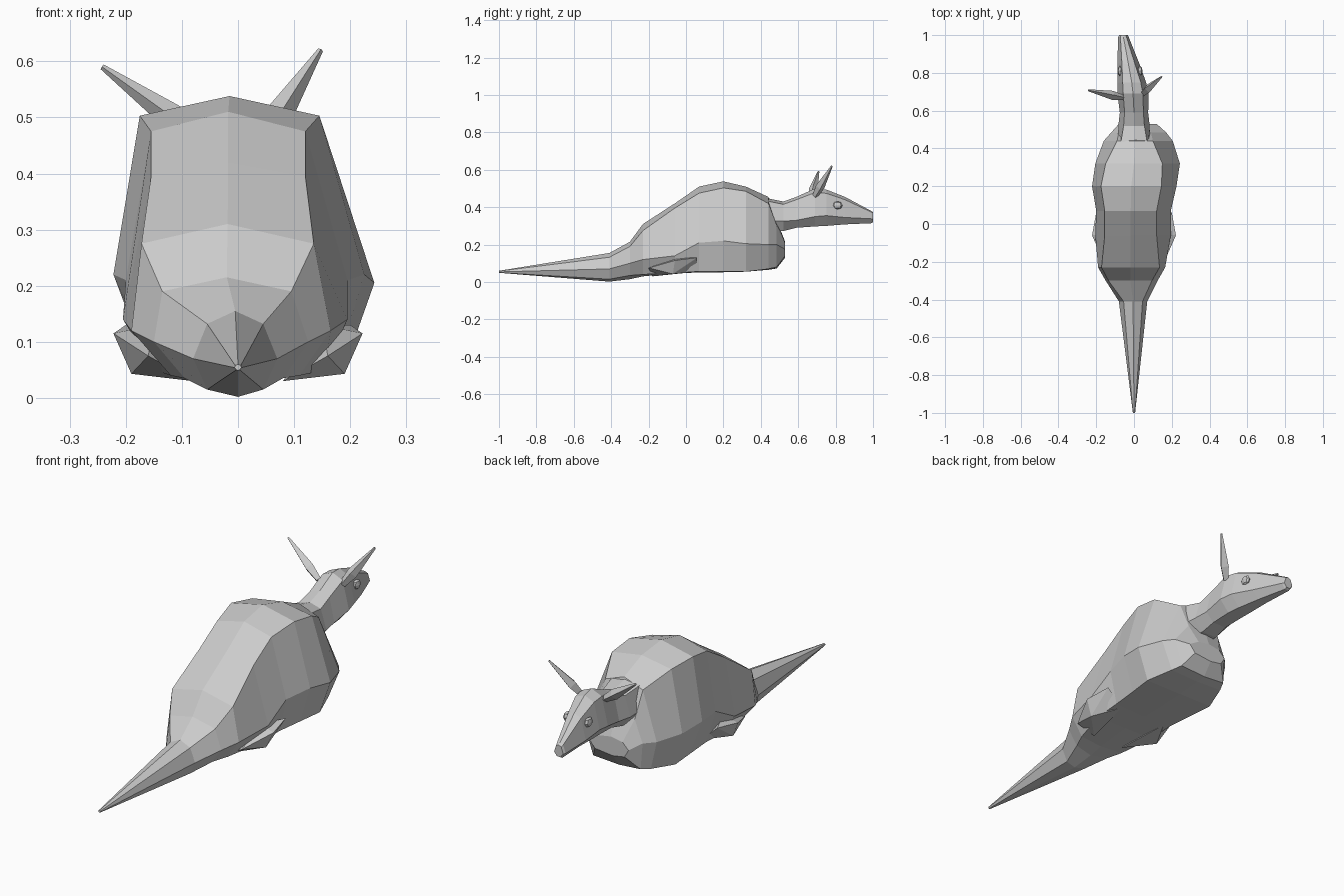
import bpy, bmesh
from mathutils import Vector


def finish(name, bm):
    bmesh.ops.recalc_face_normals(bm, faces=bm.faces[:])
    me = bpy.data.meshes.new(name)
    bm.to_mesh(me)
    bm.free()
    ob = bpy.data.objects.new(name, me)
    bpy.context.collection.objects.link(ob)
    return ob


def loft(name, rings):
    """Skin a list of equal-length point rings and cap both ends."""
    bm = bmesh.new()
    vs = [[bm.verts.new(p) for p in r] for r in rings]
    n = len(vs[0])
    for a, b in zip(vs, vs[1:]):
        for i in range(n):
            j = (i + 1) % n
            bm.faces.new((a[i], a[j], b[j], b[i]))
    bm.faces.new(vs[0])
    bm.faces.new(vs[-1])
    return finish(name, bm)


def hull(name, pts):
    bm = bmesh.new()
    for p in pts:
        bm.verts.new(p)
    bmesh.ops.convex_hull(bm, input=bm.verts[:])
    return finish(name, bm)


# Body and tail: y, top z, (left x, right x, z) for upper, middle and lower edge, bottom z
body = [
    (-1.00, .060, -.005, .005, .058, -.006, .006, .054, -.003, .003, .050, .049),
    (-.41, .155, -.055, .045, .132, -.080, .070, .070, -.055, .045, .015, .002),
    (-.30, .215, -.135, .095, .190, -.150, .125, .100, -.095, .080, .035, .015),
    (-.23, .310, -.172, .135, .275, -.190, .165, .120, -.120, .110, .040, .030),
    (-.06, .420, -.155, .120, .395, -.205, .195, .140, -.150, .155, .050, .048),
    (.07, .510, -.155, .120, .475, -.200, .195, .210, -.150, .160, .056, .050),
    (.20, .538, -.175, .145, .503, -.222, .225, .220, -.160, .175, .055, .052),
    (.32, .510, -.150, .150, .485, -.205, .243, .205, -.170, .190, .055, .055),
    (.44, .455, -.090, .100, .420, -.160, .205, .200, -.130, .150, .070, .065),
    (.485, .330, -.080, .090, .300, -.120, .170, .200, -.110, .130, .080, .072),
    (.53, .215, -.050, .070, .205, -.080, .120, .175, -.060, .090, .140, .130),
]
rings = []
for y, t, ul, ur, uz, ml, mr, mz, ll, lr, lz, b in body:
    cx = (ul + ur) / 2
    rings.append([(cx, y, t), (ur, y, uz), (mr, y, mz), (lr, y, lz),
                  (0, y, b), (ll, y, lz), (ml, y, mz), (ul, y, uz)])
loft("body_and_tail", rings)

# Neck and head: y, centre x, top z, upper half width, upper z, side half width, side z, bottom z
head = [
    (.40, .00, .455, .075, .440, .085, .330, .270),
    (.52, .00, .430, .055, .415, .083, .325, .272),
    (.59, .00, .455, .050, .440, .075, .330, .290),
    (.69, -.005, .500, .052, .478, .083, .350, .297),
    (.75, -.012, .494, .048, .474, .076, .355, .300),
    (.85, -.030, .455, .034, .440, .058, .345, .308),
    (.99, -.056, .380, .016, .374, .028, .338, .314),
    (1.0, -.056, .373, .013, .368, .023, .338, .320),
]
loft("neck_and_head", [
    [(cx, y, t), (cx + u, y, uz), (cx + s, y, sz), (cx + u * .7, y, b),
     (cx - u * .7, y, b), (cx - s, y, sz), (cx - u, y, uz)]
    for y, cx, t, u, uz, s, sz, b in head])

# Ears: slim four-sided horns widening just above the root
for side, root, tip in (("right", (.045, .69, .46), (.147, .78, .62)),
                        ("left", (-.06, .67, .46), (-.242, .708, .59))):
    root, tip = Vector(root), Vector(tip)
    d = (tip - root).normalized()
    across = d.cross(Vector((0, 1, 0))).normalized()
    depth = d.cross(across)
    loft(side + "_ear", [
        [root.lerp(tip, f) + across * a * r + depth * b * r
         for a, b in ((1, 0), (0, 1), (-1, 0), (0, -1))]
        for f, r in ((0, .015), (.3, .024), (1, .005))])

# Eyes: small flattened low-poly balls
for side, x in (("right", .032), ("left", -.074)):
    bm = bmesh.new()
    bmesh.ops.create_uvsphere(bm, u_segments=8, v_segments=4, radius=1)
    for v in bm.verts:
        v.co = Vector((x + v.co.x * .013, .81 + v.co.y * .027, .41 + v.co.z * .022))
    finish(side + "_eye", bm)

# Hind feet: flat flaps on the lower flanks
for side, s in (("right", 1), ("left", -1)):
    hull(side + "_hind_foot", [
        (.222 * s, -.06, .115), (.190 * s, -.07, .043), (.160 * s, -.20, .075),
        (.080 * s, -.18, .030), (.120 * s, .06, .055), (.200 * s, .06, .130),
        (.150 * s, -.05, .130)])
